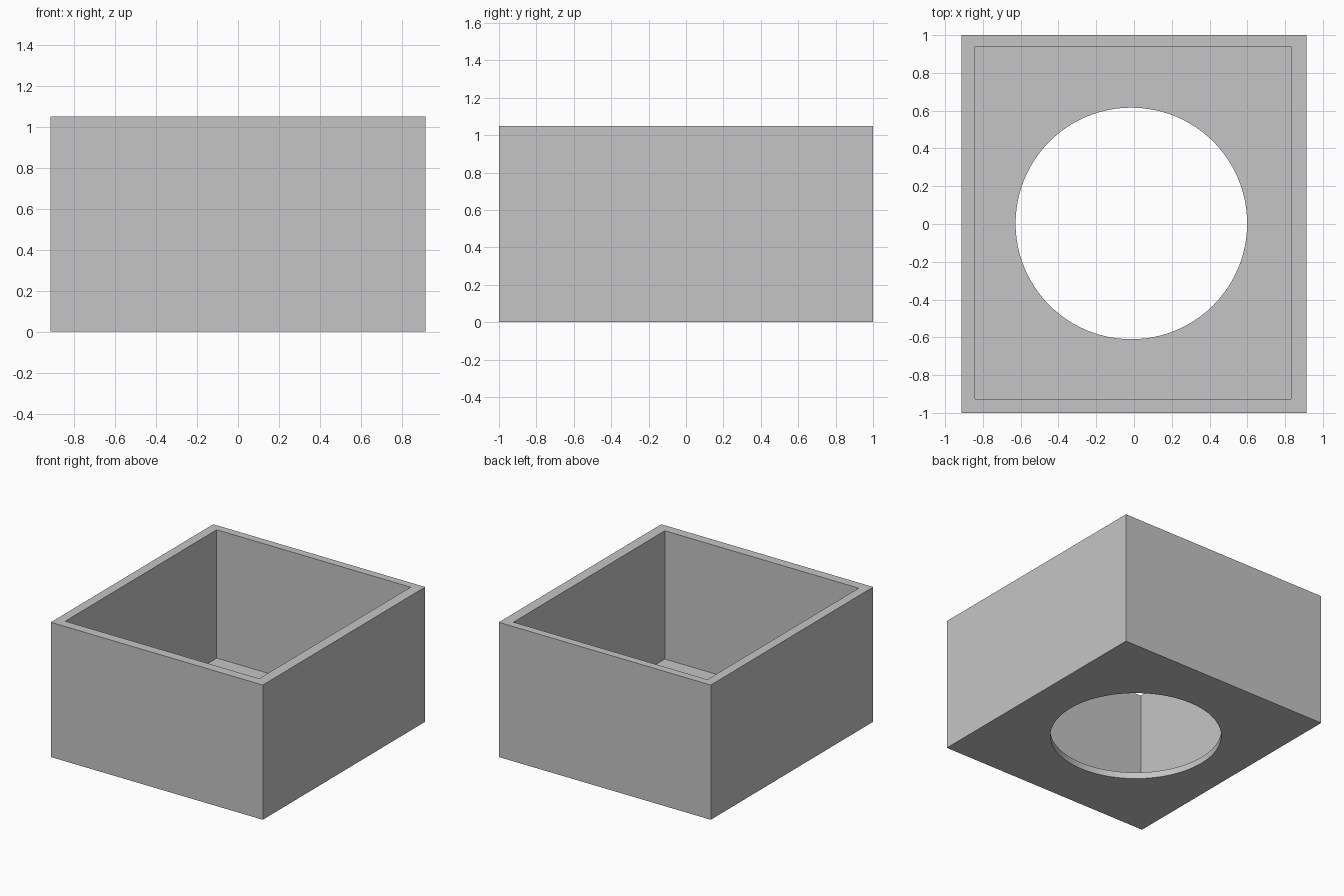
import bpy

if "Cube" in bpy.data.objects:
    bpy.data.objects.remove(bpy.data.objects["Cube"])

W, D, H = 1.828, 2.0, 1.05   # outer size
FLOOR = 0.05                 # floor thickness

grey = bpy.data.materials.new("light_grey")
grey.diffuse_color = (0.56, 0.56, 0.56, 1)
grey.use_nodes = True
grey.node_tree.nodes["Principled BSDF"].inputs["Base Color"].default_value = grey.diffuse_color


def block(name, x0, x1, y0, y1, z0, z1):
    bpy.ops.mesh.primitive_cube_add(
        size=1, location=((x0 + x1) / 2, (y0 + y1) / 2, (z0 + z1) / 2))
    ob = bpy.context.object
    ob.name = name
    ob.scale = (x1 - x0, y1 - y0, z1 - z0)
    bpy.ops.object.transform_apply(location=True, rotation=False, scale=True)
    ob.data.materials.append(grey)
    return ob


# open box body
box = block("open_box", -W / 2, W / 2, -D / 2, D / 2, 0, H)

# cutter for the slightly off-centre interior
cavity = block("cavity_cutter", -0.841, 0.831, -0.926, 0.939, FLOOR, H + 0.2)

# cutter for the round floor opening
bpy.ops.mesh.primitive_cylinder_add(vertices=96, radius=0.613, depth=0.4,
                                    location=(-0.014, 0.003, 0))
hole = bpy.context.object
hole.name = "floor_hole_cutter"
hole.data.materials.append(grey)

# carve the box, then remove the cutters
for cutter in (cavity, hole):
    mod = box.modifiers.new(cutter.name, 'BOOLEAN')
    mod.operation = 'DIFFERENCE'
    mod.solver = 'EXACT'
    mod.object = cutter
    bpy.context.view_layer.objects.active = box
    bpy.ops.object.modifier_apply(modifier=mod.name)
    bpy.data.objects.remove(cutter)

# smooth rim of the opening, crisp box edges
bpy.ops.object.select_all(action='DESELECT')
box.select_set(True)
bpy.context.view_layer.objects.active = box
bpy.ops.object.shade_smooth_by_angle()
